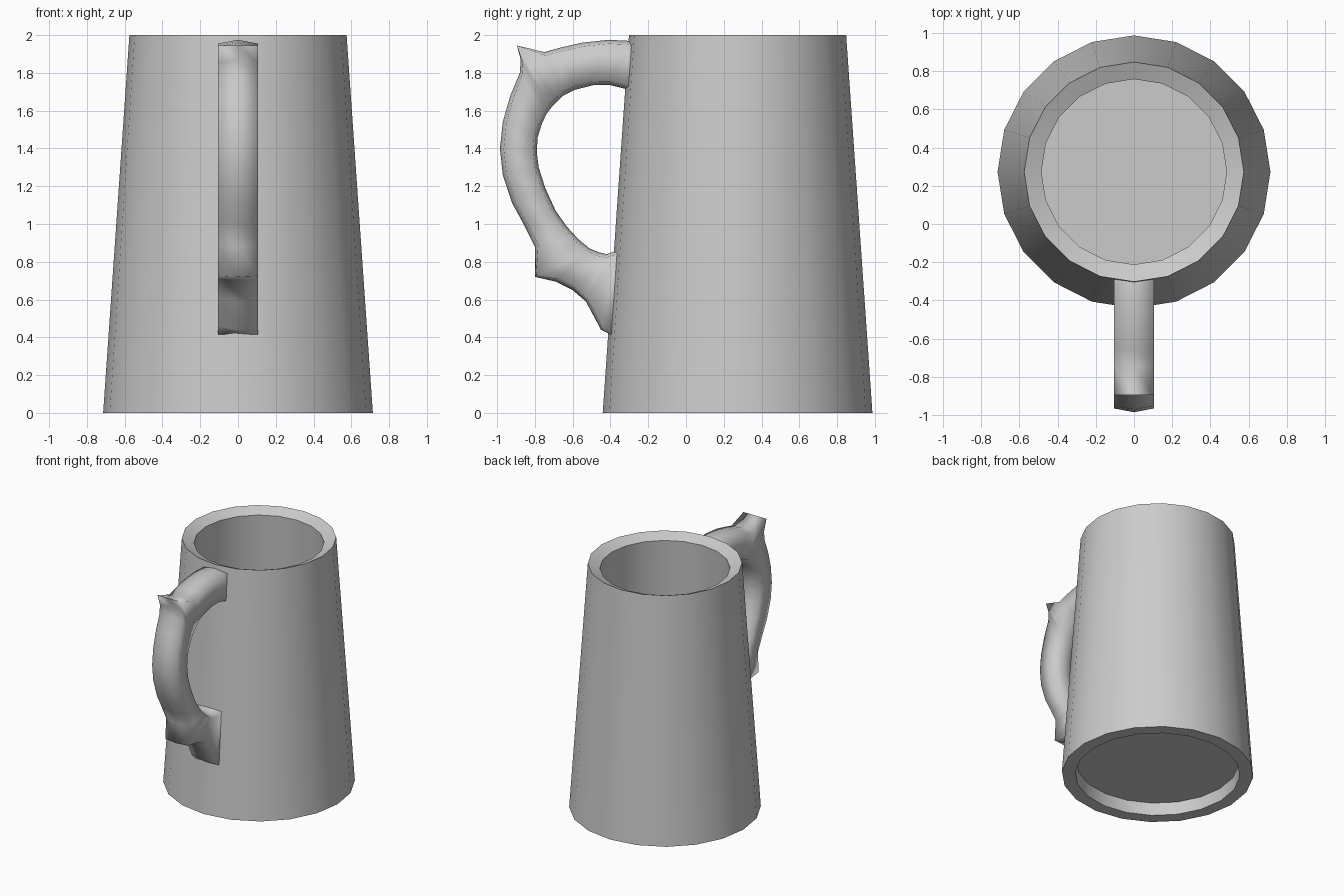
import bpy, bmesh, math
from mathutils import Vector

default = bpy.data.objects.get("Cube")
if default:
    bpy.data.objects.remove(default, do_unlink=True)

GREY = (0.6, 0.6, 0.6, 1)
mat = bpy.data.materials.new("plain grey")
mat.use_nodes = True
mat.diffuse_color = GREY
for node in mat.node_tree.nodes:
    if node.type == 'BSDF_PRINCIPLED':
        node.inputs["Base Color"].default_value = GREY


def finish(bm, name, sharp_angle):
    """Turn a bmesh into a smooth-shaded object."""
    bmesh.ops.recalc_face_normals(bm, faces=bm.faces)
    mesh = bpy.data.meshes.new(name)
    bm.to_mesh(mesh)
    bm.free()
    mesh.materials.append(mat)
    obj = bpy.data.objects.new(name, mesh)
    bpy.context.collection.objects.link(obj)
    bpy.ops.object.select_all(action='DESELECT')
    obj.select_set(True)
    bpy.context.view_layer.objects.active = obj
    bpy.ops.object.shade_smooth_by_angle(angle=math.radians(sharp_angle))
    return obj


def loft(bm, rings):
    """Join equal rings of points with quads and cap both ends."""
    loops = [[bm.verts.new(p) for p in ring] for ring in rings]
    count = len(loops[0])
    for a, b in zip(loops, loops[1:]):
        for i in range(count):
            j = (i + 1) % count
            bm.faces.new((a[i], a[j], b[j], b[i]))
    bm.faces.new(loops[0])
    bm.faces.new(loops[-1])


# Tapered cup: (radius, height) from the underside recess to the inner floor
SIDES = 20
CENTRE_Y = 0.273
cup_profile = [(0.605, 0.1), (0.614, 0), (0.714, 0), (0.575, 2),
               (0.485, 1.96), (0.6, 0.16)]


def circle(radius, height):
    steps = [2 * math.pi * i / SIDES for i in range(SIDES)]
    return [(radius * math.cos(t), CENTRE_Y + radius * math.sin(t), height)
            for t in steps]


bm = bmesh.new()
loft(bm, [circle(r, z) for r, z in cup_profile])
finish(bm, "cup_body", 30)

# Handle sections from top to bottom: outer (y, z), inner (y, z), ridge height
R = 0.02
sections = [
    (-.25, 1.96, -.25, 1.69, R),
    (-.31, 1.97, -.32, 1.715, R),
    (-.41, 1.975, -.40, 1.735, R),
    (-.55, 1.96, -.49, 1.735, R),
    (-.66, 1.935, -.59, 1.71, R),
    (-.75, 1.91, -.65, 1.68, R),
    (-.895, 1.945, -.68, 1.65, 0),     # thumb spur
    (-.875, 1.87, -.71, 1.62, R),
    (-.88, 1.8, -.74, 1.58, R),
    (-.93, 1.68, -.765, 1.525, R),
    (-.97, 1.54, -.785, 1.46, R),
    (-.985, 1.4, -.79, 1.38, R),
    (-.97, 1.26, -.78, 1.3, R),
    (-.92, 1.11, -.745, 1.19, R),
    (-.86, 1, -.69, 1.07, R),
    (-.80, .88, -.63, .985, R),
    (-.80, .72, -.57, .92, .008),      # lower spur
    (-.69, .695, -.51, .87, R),
    (-.60, .65, -.46, .85, R),
    (-.53, .59, -.42, .84, R),
    (-.45, .44, -.38, .855, R),
    (-.40, .415, -.36, .865, 0),
    (-.35, .415, -.33, .865, 0),
]
HALF = 0.105


def hexagon(oy, oz, iy, iz, ridge):
    outer, inner = Vector((0, oy, oz)), Vector((0, iy, iz))
    drop = (outer - inner).normalized()
    side = Vector((HALF, 0, 0))
    low, high = inner + drop * R, outer - drop * ridge
    return [outer, high + side, low + side, inner, low - side, high - side]


bm = bmesh.new()
loft(bm, [hexagon(*s) for s in sections])
finish(bm, "handle", 100)
